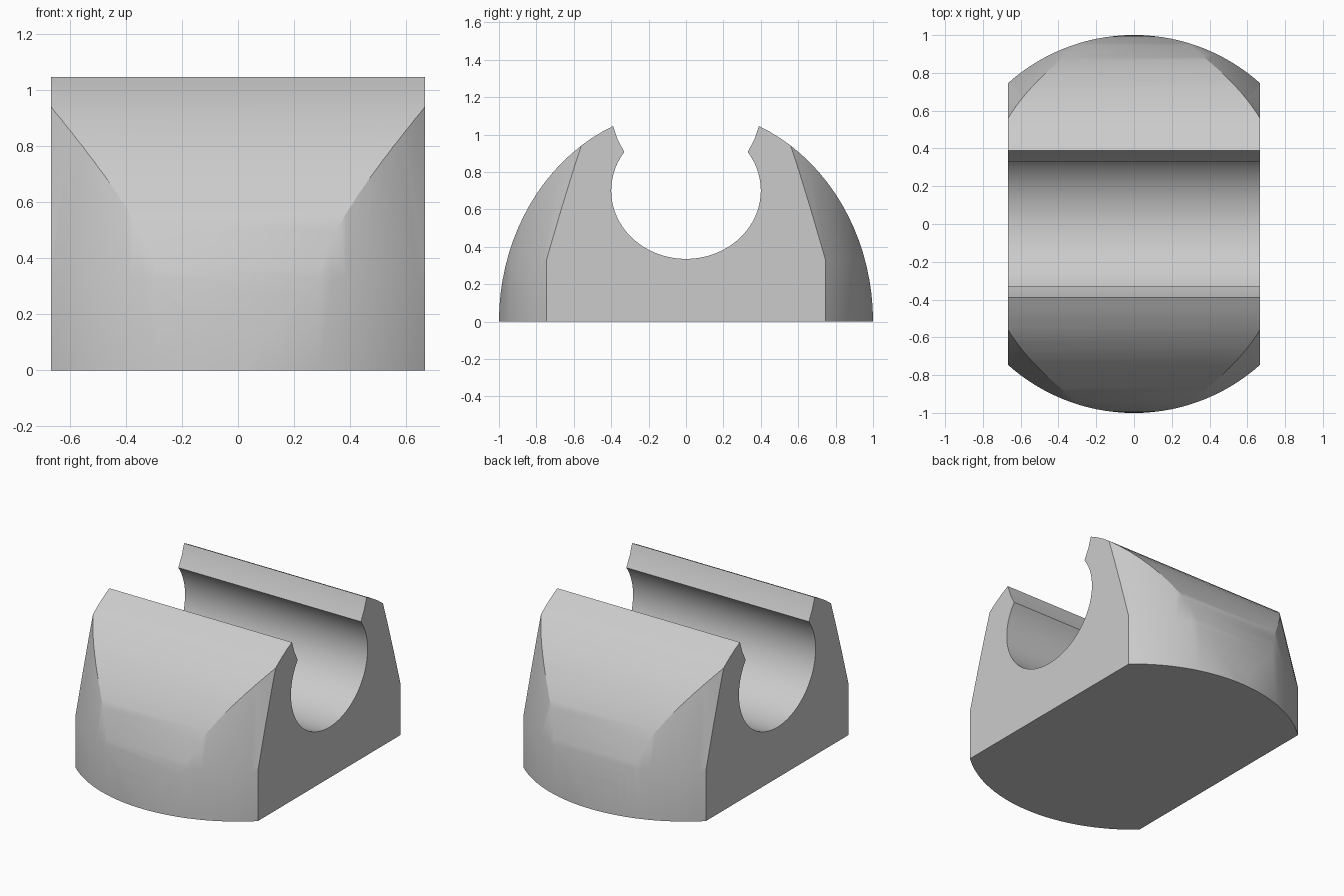
import bpy, bmesh
from math import sin, cos, acos, asin, pi, radians

cube = bpy.data.objects.get("Cube")
if cube:
    bpy.data.objects.remove(cube, do_unlink=True)

HALF_WIDTH = 0.667
OUTER_HEIGHT = 1.135              # vertical radius of the outer elliptical curve
HOLE_Z, HOLE_RY, HOLE_RZ = 0.70, 0.40, 0.365
NECK_Y, LIP_Y = 0.33, 0.39

grey = bpy.data.materials.new("light grey")
grey.use_nodes = True
grey.diffuse_color = (0.6, 0.6, 0.6, 1)
grey.node_tree.nodes["Principled BSDF"].inputs["Base Color"].default_value = (0.6, 0.6, 0.6, 1)


def make_object(name, bm):
    bmesh.ops.recalc_face_normals(bm, faces=bm.faces)
    mesh = bpy.data.meshes.new(name)
    bm.to_mesh(mesh)
    bm.free()
    mesh.materials.append(grey)
    obj = bpy.data.objects.new(name, mesh)
    bpy.context.collection.objects.link(obj)
    return obj


def side_profile():
    """Closed (y, z) outline: outer curve, snap-in lip and round channel."""
    n = 18
    end = acos(LIP_Y)
    half = [(cos(end * i / n), OUTER_HEIGHT * sin(end * i / n)) for i in range(n + 1)]
    half.append((0.366, 0.975))
    # channel wall from the neck down to the bottom centre
    start = acos(NECK_Y / HOLE_RY)
    m = 32
    for i in range(m + 1):
        a = start - (start + pi / 2) * i / m
        half.append((HOLE_RY * cos(a), HOLE_Z + HOLE_RZ * sin(a)))
    return half + [(-y, z) for y, z in reversed(half[:-1])]


# clip body: side outline extruded across the width
bm = bmesh.new()
face = bm.faces.new([bm.verts.new((-HALF_WIDTH, y, z)) for y, z in side_profile()])
ext = bmesh.ops.extrude_face_region(bm, geom=[face])
verts = [v for v in ext["geom"] if isinstance(v, bmesh.types.BMVert)]
bmesh.ops.translate(bm, verts=verts, vec=(2 * HALF_WIDTH, 0, 0))
body = make_object("clip_body", bm)

# rounding envelope: upright cylinder that tapers above the base
bm = bmesh.new()
SEG = 128
rings = []
for r, z in ((1.0005, -0.2), (1.0005, 0.33), (0.816, 1.2)):
    rings.append([bm.verts.new((r * cos(2 * pi * i / SEG), r * sin(2 * pi * i / SEG), z))
                  for i in range(SEG)])
for low, high in zip(rings, rings[1:]):
    for i in range(SEG):
        j = (i + 1) % SEG
        bm.faces.new((low[i], low[j], high[j], high[i]))
bm.faces.new(rings[0])
bm.faces.new(rings[-1])
envelope = make_object("rounding_envelope", bm)
envelope.hide_render = True

# round the front and back by intersecting the two shapes
mod = body.modifiers.new("round_ends", "BOOLEAN")
mod.operation = "INTERSECT"
mod.solver = "EXACT"
mod.object = envelope
bpy.ops.object.select_all(action="DESELECT")
body.select_set(True)
bpy.context.view_layer.objects.active = body
bpy.ops.object.modifier_apply(modifier=mod.name)
bpy.data.objects.remove(envelope, do_unlink=True)

bpy.ops.object.shade_smooth_by_angle(angle=radians(25))
